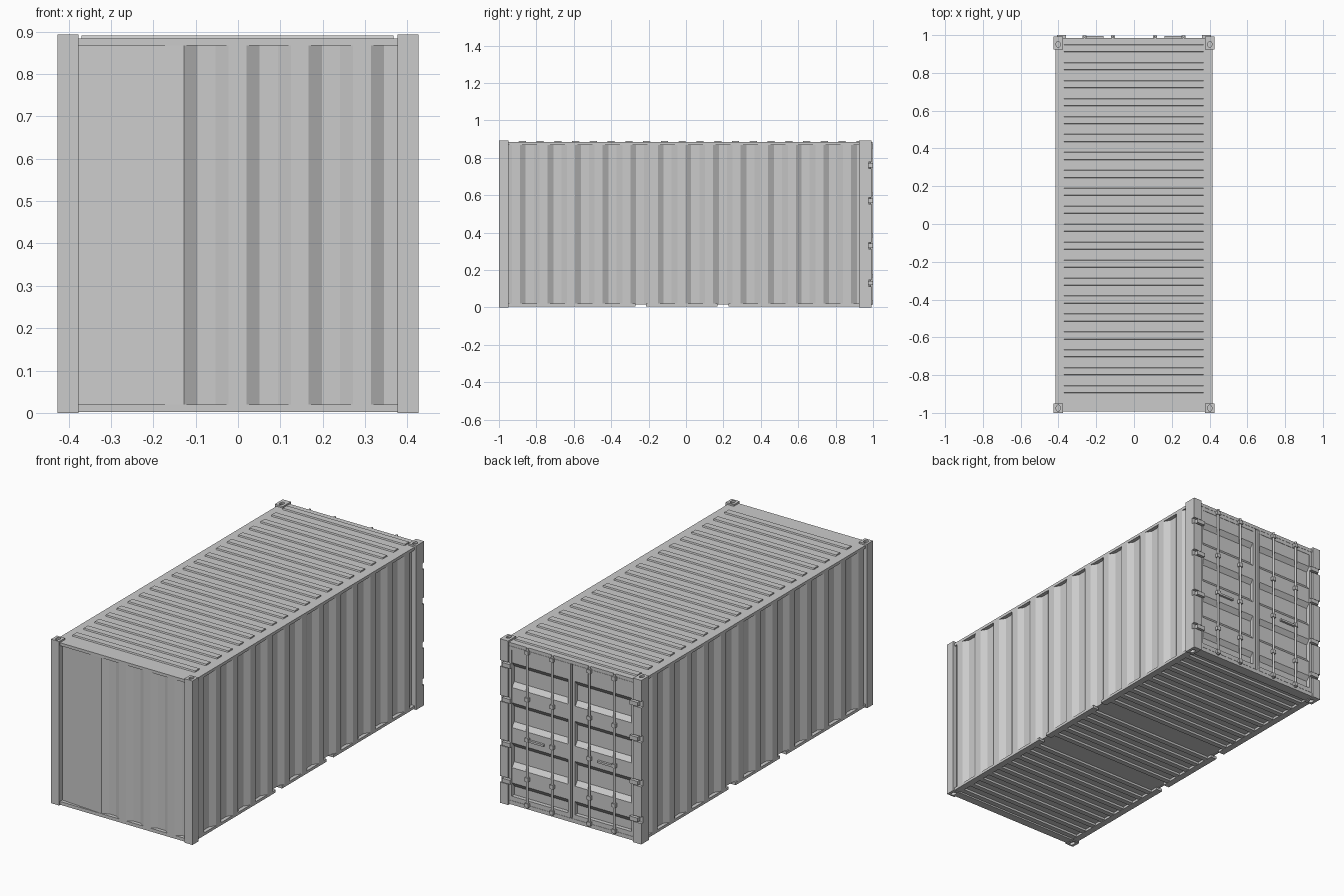
import bpy, bmesh
from math import ceil

cube = bpy.data.objects.get("Cube")
if cube:
    bpy.data.objects.remove(cube, do_unlink=True)


def finish(name, bm):
    bmesh.ops.recalc_face_normals(bm, faces=bm.faces)
    mesh = bpy.data.meshes.new(name)
    bm.to_mesh(mesh)
    bm.free()
    obj = bpy.data.objects.new(name, mesh)
    bpy.context.collection.objects.link(obj)
    return obj


def add_box(bm, x, y, z, taper=1.0):
    """Box between the given ranges; taper narrows its top along y."""
    verts = bmesh.ops.create_cube(bm, size=1)["verts"]
    for v in verts:
        narrow = taper if v.co.z > 0 else 1.0
        v.co.y *= narrow
        v.co = [(r[0] + r[1]) / 2 + c * (r[1] - r[0]) for r, c in zip((x, y, z), v.co)]


def boxes(name, items):
    bm = bmesh.new()
    for item in items:
        add_box(bm, *item)
    return finish(name, bm)


def both(r):
    """The same x range on the left and the right."""
    return r, (-r[1], -r[0])


def corrugated(name, lo, hi, start, pitch, recess, slope, place, a, b, depth=0.02):
    """Solid panel whose outer face is folded along u and extruded from a to b."""
    def fold(u):
        t = (u - start) % pitch
        return depth * max(0, min(1, t / slope, (recess - t) / slope))
    us = {lo, hi}
    for k in range(-1, ceil((hi - start) / pitch)):
        s = start + k * pitch
        corners = (s, s + slope, s + recess - slope, s + recess)
        us.update(u for u in corners if lo < u < hi)
    outline = [(u, fold(u)) for u in sorted(us)]
    outline += [(hi, depth + 0.008), (lo, depth + 0.008)]
    bm = bmesh.new()
    near = [bm.verts.new(place(u, d, a)) for u, d in outline]
    far = [bm.verts.new(place(u, d, b)) for u, d in outline]
    bm.faces.new(near)
    bm.faces.new(far)
    for i in range(len(near)):
        j = (i + 1) % len(near)
        bm.faces.new((near[i], near[j], far[j], far[i]))
    return finish(name, bm)


HEIGHT = 0.893
HINGES = (0.13, 0.33, 0.57, 0.76)
POCKETS = ((-0.27, -0.215), (0.168, 0.228))

# Folded walls
for side, label in ((1, "left"), (-1, "right")):
    corrugated(label + "_wall", -0.955, 0.93, -0.888, 0.1475, 0.105, 0.031,
               lambda u, d, v: (side * (0.416 - d), u, v), 0.015, 0.872)
corrugated("front_wall", -0.38, 0.38, 0.02, 0.147, 0.105, 0.031,
           lambda u, d, v: (u, d - 0.993, v), 0.015, 0.872)

# Corner posts with hollow top and bottom castings
for x, label in zip(both((0.377, 0.426)), ("left", "right")):
    for y, end in (((-1, -0.95), "front"), ((0.925, 0.977), "back")):
        post = boxes(f"{end}_{label}_post", [(x, y, (0, HEIGHT))])
        bm = bmesh.new()
        for z in (0, HEIGHT):
            ring = bmesh.ops.create_cone(bm, cap_ends=True, segments=16, radius1=0.011,
                                         radius2=0.011, depth=0.03)["verts"]
            for v in ring:
                v.co = (sum(x) / 2 + v.co.x, sum(y) / 2 + v.co.y * 1.5, v.co.z + z)
        cutter = finish(f"{end}_{label}_hole_cutter", bm)
        cutter.hide_render = True
        cutter.hide_set(True)
        cut = post.modifiers.new("casting_holes", "BOOLEAN")
        cut.operation, cut.solver, cut.object = "DIFFERENCE", "EXACT", cutter

# Rear post flanges, notched around the hinges
edges = [0] + [h + s * 0.017 for h in HINGES for s in (-1, 1)] + [HEIGHT]
boxes("back_post_flanges", [(x, (0.976, 0.993), z) for x in both((0.377, 0.426))
                            for z in zip(edges[::2], edges[1::2])])
boxes("hinges", [(x, (0.974, 1.0), (h - 0.011, h + 0.011))
                 for x in both((0.36, 0.408)) for h in HINGES])

# Rails
boxes("top_side_rails", [(x, (-0.96, 0.93), (0.868, 0.884)) for x in both((0.375, 0.416))])
boxes("front_rails", [((-0.38, 0.38), (-0.993, -0.95), z)
                      for z in ((0.002, 0.02), (0.868, 0.884))])
boxes("back_rails", [((-0.38, 0.38), (0.93, 0.985), z)
                     for z in ((0.004, 0.025), (0.866, 0.884))])
runs = [-0.96] + [p for pocket in POCKETS for p in pocket] + [0.93]
boxes("bottom_side_rails", [(x, y, (0.005, 0.02)) for x in both((0.38, 0.416))
                            for y in zip(runs[::2], runs[1::2])])

# Roof sheet and raised ribs
boxes("roof", [((-0.41, 0.41), (-0.985, 0.98), (0.87, 0.884))])
boxes("roof_ribs", [((-0.37, 0.367), (y - 0.022, y + 0.022), (0.88, 0.891), 0.8)
                    for y in (0.93 - 0.095 * i for i in range(20))])

# Floor and cross members, leaving the lifting pockets clear
boxes("floor", [((-0.39, 0.39), (-0.96, 0.95), (0.018, 0.035))])
members = [-0.93 + 0.0755 * i for i in range(25)]
boxes("cross_members", [((-0.385, 0.385), (y - 0.014, y + 0.014), (0.006, 0.02))
                        for y in members
                        if not any(p - 0.014 < y < q + 0.014 for p, q in POCKETS)])

# Doors: folded panels inside flat frames
for (x0, x1), label in zip(both((0.005, 0.376)), ("left", "right")):
    corrugated(label + "_door_panel", 0.04, 0.86, 0.205, 0.218, 0.135, 0.025,
               lambda u, d, v: (v, 0.983 - d, u), x0 + 0.01, x1 - 0.01)
    boxes(label + "_door_frame",
          [(x, (0.955, 0.985), (0.026, 0.865)) for x in ((x0, x0 + 0.016), (x1 - 0.016, x1))]
          + [((x0, x1), (0.955, 0.985), z) for z in ((0.026, 0.05), (0.845, 0.865))])

# Locking bars with guides and end cams
BARS = (-0.262, -0.112, 0.112, 0.262)
bm = bmesh.new()
for x in BARS:
    rod = bmesh.ops.create_cone(bm, cap_ends=True, segments=12, radius1=0.006,
                                radius2=0.006, depth=0.87)["verts"]
    bmesh.ops.translate(bm, verts=rod, vec=(x, 0.991, 0.449))
bars = finish("locking_bars", bm)
for poly in bars.data.polygons:
    poly.use_smooth = len(poly.vertices) == 4
boxes("bar_guides", [((x - 0.011, x + 0.011), (0.98, 0.999), (z - 0.01, z + 0.01))
                     for x in BARS for z in (0.03, 0.17, 0.385, 0.605, 0.86)])
boxes("door_handles", [((x, x + 0.1), (0.984, 0.996), (0.375, 0.386))
                       for x in (-0.262, 0.162)])
